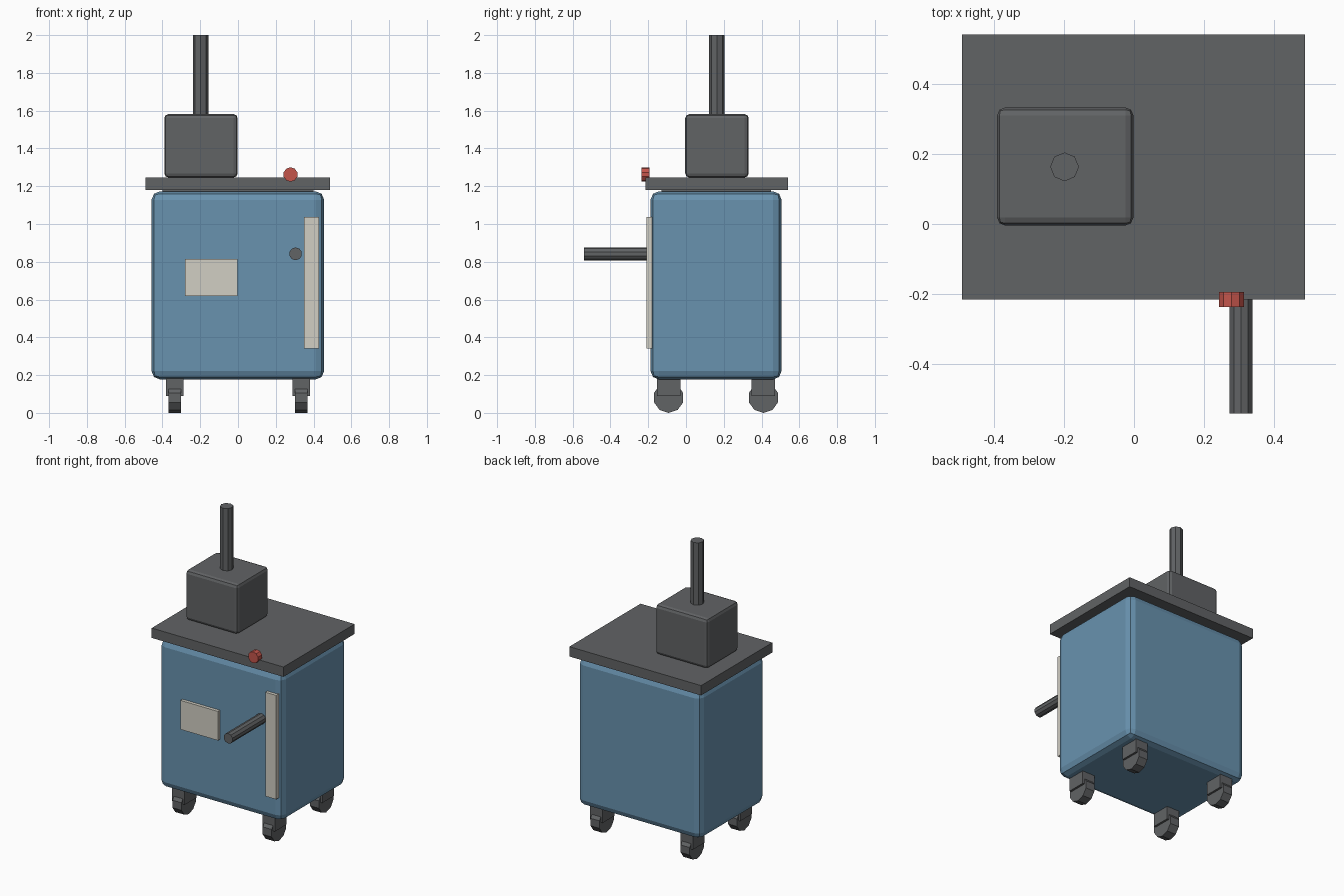
import bpy
from math import pi

if "Cube" in bpy.data.objects:
    bpy.data.objects.remove(bpy.data.objects["Cube"])


def material(name, rgb):
    m = bpy.data.materials.new(name)
    m.diffuse_color = (*rgb, 1)
    m.use_nodes = True
    m.node_tree.nodes["Principled BSDF"].inputs["Base Color"].default_value = m.diffuse_color
    return m


blue = material("blue_paint", (0.14, 0.29, 0.43))
cream = material("cream", (0.64, 0.62, 0.55))
red = material("red", (0.55, 0.09, 0.07))
dark = material("dark_grey", (0.12, 0.125, 0.13))


def box(name, lo, hi, mat, bevel=0, segments=2):
    """Box between two corners, optionally with rounded edges."""
    bpy.ops.mesh.primitive_cube_add(size=1, location=[(a + b) / 2 for a, b in zip(lo, hi)])
    ob = bpy.context.object
    ob.name = name
    ob.scale = [b - a for a, b in zip(lo, hi)]
    bpy.ops.object.transform_apply(location=False, rotation=False, scale=True)
    ob.data.materials.append(mat)
    if bevel:
        mod = ob.modifiers.new("bevel", 'BEVEL')
        mod.width = bevel
        mod.segments = segments
    return ob


def rod(name, centre, radius, length, mat, sides, rot=(0, 0, 0)):
    bpy.ops.mesh.primitive_cylinder_add(vertices=sides, radius=radius, depth=length,
                                        location=centre, rotation=rot)
    ob = bpy.context.object
    ob.name = name
    ob.data.materials.append(mat)
    return ob


# Cabinet and worktop
box("cabinet_body", (-0.458, -0.188, 0.177), (0.456, 0.506, 1.173), blue, 0.045)
box("worktop", (-0.49, -0.215, 1.18), (0.488, 0.54, 1.246), dark)
box("worktop_spacer", (-0.40, -0.13, 1.16), (0.40, 0.45, 1.19), dark)

# Motor housing with upright pipe
box("top_housing", (-0.39, -0.004, 1.246), (-0.002, 0.332, 1.582), dark, 0.022)
rod("upright_pipe", (-0.198, 0.163, 1.785), 0.041, 0.43, dark, 8)

# Front details
box("label_plate", (-0.28, -0.21, 0.62), (-0.002, -0.18, 0.815), cream)
box("door_strip", (0.35, -0.21, 0.34), (0.43, -0.18, 1.038), cream)
rod("front_handle", (0.305, -0.36, 0.842), 0.034, 0.36, dark, 10, (pi / 2, 0, 0))
rod("red_knob", (0.278, -0.215, 1.262), 0.038, 0.043, red, 10, (pi / 2, 0, 0))

# Casters: block mount and ten-sided wheel at each corner
for side, x in (("left", -0.335), ("right", 0.335)):
    for end, y in (("front", -0.092), ("back", 0.41)):
        box(f"{end}_{side}_caster_mount", (x - 0.047, y - 0.062, 0.09),
            (x + 0.047, y + 0.062, 0.185), dark)
        # Turn so a corner of the wheel touches the floor
        rod(f"{end}_{side}_caster_wheel", (x, y, 0.081), 0.081, 0.066, dark, 10,
            (pi / 2, 0, pi / 2))
